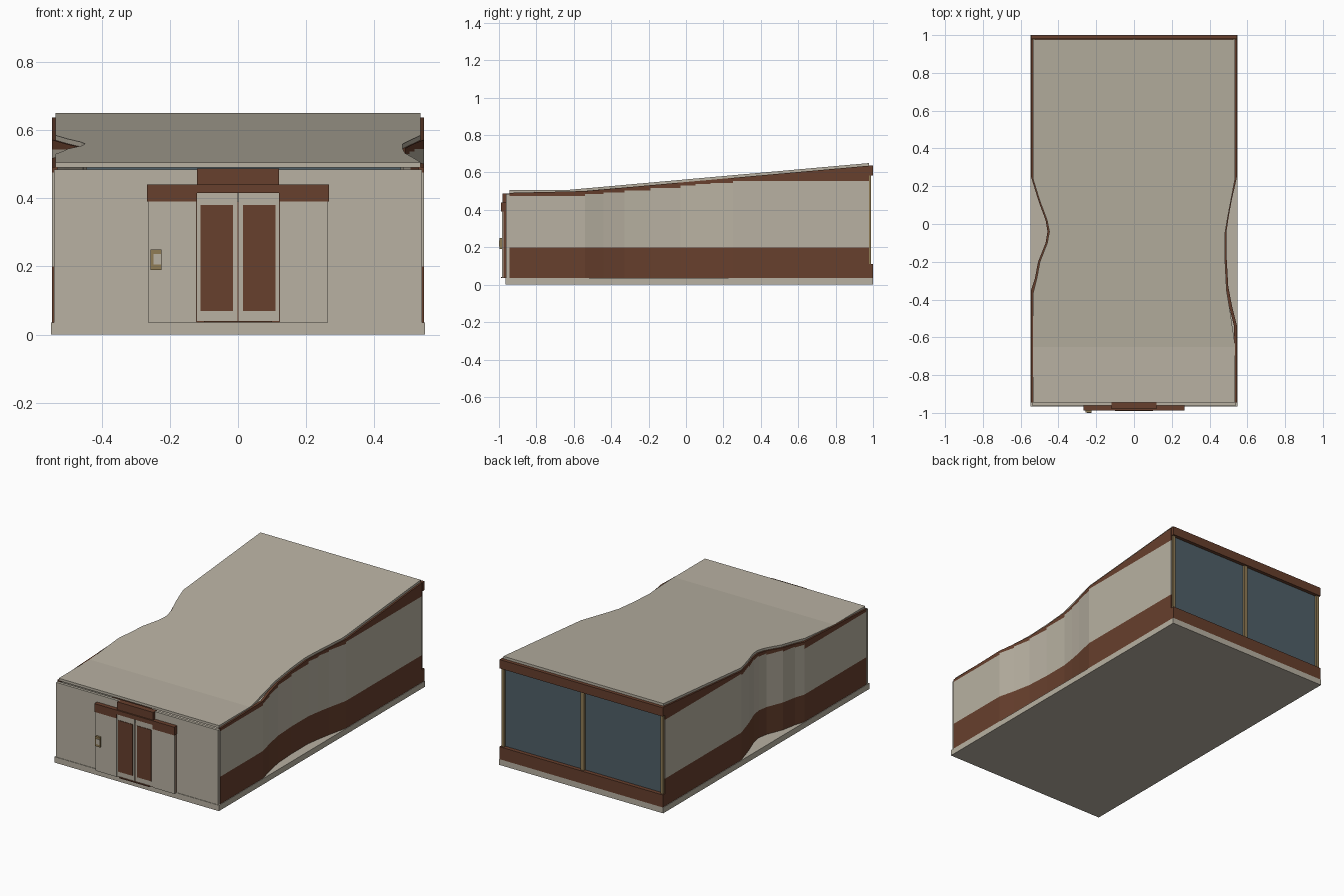
import bpy, bmesh

cube = bpy.data.objects.get("Cube")
if cube:
    bpy.data.objects.remove(cube, do_unlink=True)


def material(name, rgb):
    m = bpy.data.materials.new(name)
    m.use_nodes = True
    m.diffuse_color = (*rgb, 1)
    m.node_tree.nodes["Principled BSDF"].inputs["Base Color"].default_value = (*rgb, 1)
    return m


STONE = material("warm stone", (0.48, 0.44, 0.36))
BROWN = material("dark red brown", (0.135, 0.05, 0.026))
GLASS = material("blue grey glass", (0.08, 0.115, 0.138))
OCHRE = material("ochre metal", (0.28, 0.2, 0.09))

FRONT, BACK, FLOOR, BAND = -0.945, 0.978, 0.035, 0.20


def finish(name, bm, mats):
    me = bpy.data.meshes.new(name)
    bm.to_mesh(me)
    bm.free()
    for m in mats:
        me.materials.append(m)
    ob = bpy.data.objects.new(name, me)
    bpy.context.collection.objects.link(ob)
    return ob


def box(name, x, y, z, mat):
    """Box from (low, high) pairs on each axis."""
    bm = bmesh.new()
    bmesh.ops.create_cube(bm, size=1)
    for v in bm.verts:
        v.co = [(a + b) / 2 + c * (b - a) for c, (a, b) in zip(v.co, (x, y, z))]
    return finish(name, bm, [mat])


def roof_top(y):
    return 0.505 + max(0, y + 0.65) * 0.0892


def x_at(path, y):
    """Half width of a side path at depth y."""
    for (y0, x0), (y1, x1) in zip(path, path[1:]):
        if y <= y1:
            return x0 + (x1 - x0) * (y - y0) / (y1 - y0)
    return path[-1][1]


# Pinched side outlines as (depth, half width)
left_path = [(FRONT, .545), (-.54, .545), (-.44, .52), (-.33, .499), (-.19, .491),
             (-.03, .491), (.05, .503), (.13, .518), (.25, .545), (BACK, .545)]
right_path = [(FRONT, .545), (-.35, .545), (-.29, .525), (-.2, .508), (-.1, .468),
              (-.04, .458), (.02, .468), (.12, .505), (.25, .545), (BACK, .545)]
roof_left = [(FRONT, .535), (-.64, .535), (-.47, .51), (-.35, .49), (-.19, .482),
             (-.05, .482), (.03, .495), (.24, .535), (BACK, .535)]
roof_right = [(FRONT, .535), (-.37, .535), (-.29, .515), (-.2, .498), (-.1, .459),
              (-.04, .448), (.02, .46), (.12, .498), (.24, .535), (BACK, .535)]


# Side walls: plinth band, stepped stone panels and a brown fascia
def side_wall(name, path, side):
    bm = bmesh.new()
    for (y0, x0), (y1, x1) in zip(path, path[1:]):
        step = roof_top(y0) - 0.03
        tops = [(FLOOR, FLOOR), (BAND, BAND), (step, step),
                (roof_top(y0) - 0.014, roof_top(y1) - 0.014)]
        for i, (lo, hi) in enumerate(zip(tops, tops[1:])):
            quad = [(side * x0, y0, lo[0]), (side * x1, y1, lo[1]),
                    (side * x1, y1, hi[1]), (side * x0, y0, hi[0])]
            f = bm.faces.new([bm.verts.new(p) for p in quad[::side]])
            f.material_index = int(i == 1)
    bmesh.ops.remove_doubles(bm, verts=bm.verts, dist=0.0005)
    ob = finish(name, bm, [BROWN, STONE])
    mod = ob.modifiers.new("thickness", 'SOLIDIFY')
    mod.thickness, mod.offset = 0.015, -1


side_wall("left_wall", left_path, 1)
side_wall("right_wall", right_path, -1)

# Sloping roof slab that follows both pinched sides
bm = bmesh.new()
depths = sorted({y for y, _ in roof_left + roof_right} | {-0.65})
rings = []
for y in depths:
    xl, xr, z = x_at(roof_left, y), -x_at(roof_right, y), roof_top(y)
    rings.append([bm.verts.new(p) for p in
                  ((xr, y, z - 0.015), (xl, y, z - 0.015), (xl, y, z), (xr, y, z))])
for a, b in zip(rings, rings[1:]):
    for i in range(4):
        j = (i + 1) % 4
        bm.faces.new((a[i], a[j], b[j], b[i]))
bm.faces.new(rings[0])
bm.faces.new(rings[-1])
bmesh.ops.recalc_face_normals(bm, faces=bm.faces)
finish("roof", bm, [STONE])

# Base slab and front wall
box("base_slab", (-.548, .548), (-.965, 1), (0, FLOOR), STONE)
box("front_wall", (-.54, .54), (-.962, FRONT), (FLOOR, .485), STONE)

# Entrance
box("entrance_frame", (-.262, .262), (-.978, -.962), (FLOOR, .39), BROWN)
box("entrance_header", (-.12, .12), (-.98, FRONT), (.43, .487), BROWN)
box("lintel_center", (-.12, .12), (-.988, -.96), (.415, .44), BROWN)
box("threshold", (-.1, .1), (-.99, -.96), (FLOOR, .04), BROWN)
for side, label in ((1, "left"), (-1, "right")):
    def span(a, b):
        return tuple(sorted((side * a, side * b)))
    box(label + "_side_panel", span(.122, .264), (-.984, -.975), (FLOOR, .39), STONE)
    box(label + "_lintel", span(.12, .267), (-.988, -.96), (.39, .44), BROWN)
    box(label + "_door", span(.002, .12), (-.982, -.96), (.04, .415), STONE)
    box(label + "_door_panel", span(.015, .11), (-.985, -.98), (.07, .38), BROWN)
    # Rear corner mullions
    box(label + "_rear_mullion", span(.522, .54), (.965, .99), (.11, .59), OCHRE)
box("keypad", (-.256, -.224), (-.997, -.98), (.19, .25), OCHRE)
box("keypad_screen", (-.248, -.226), (-1, -.99), (.205, .237), STONE)

# Glazed rear wall
box("rear_glass", (-.53, .53), (.96, .976), (.1, .6), GLASS)
box("rear_center_mullion", (-.011, .011), (.965, .99), (.11, .59), OCHRE)
box("rear_sill", (-.545, .545), (.962, 1), (FLOOR, .11), BROWN)
box("rear_beam", (-.545, .545), (.979, 1), (.583, .636), BROWN)
